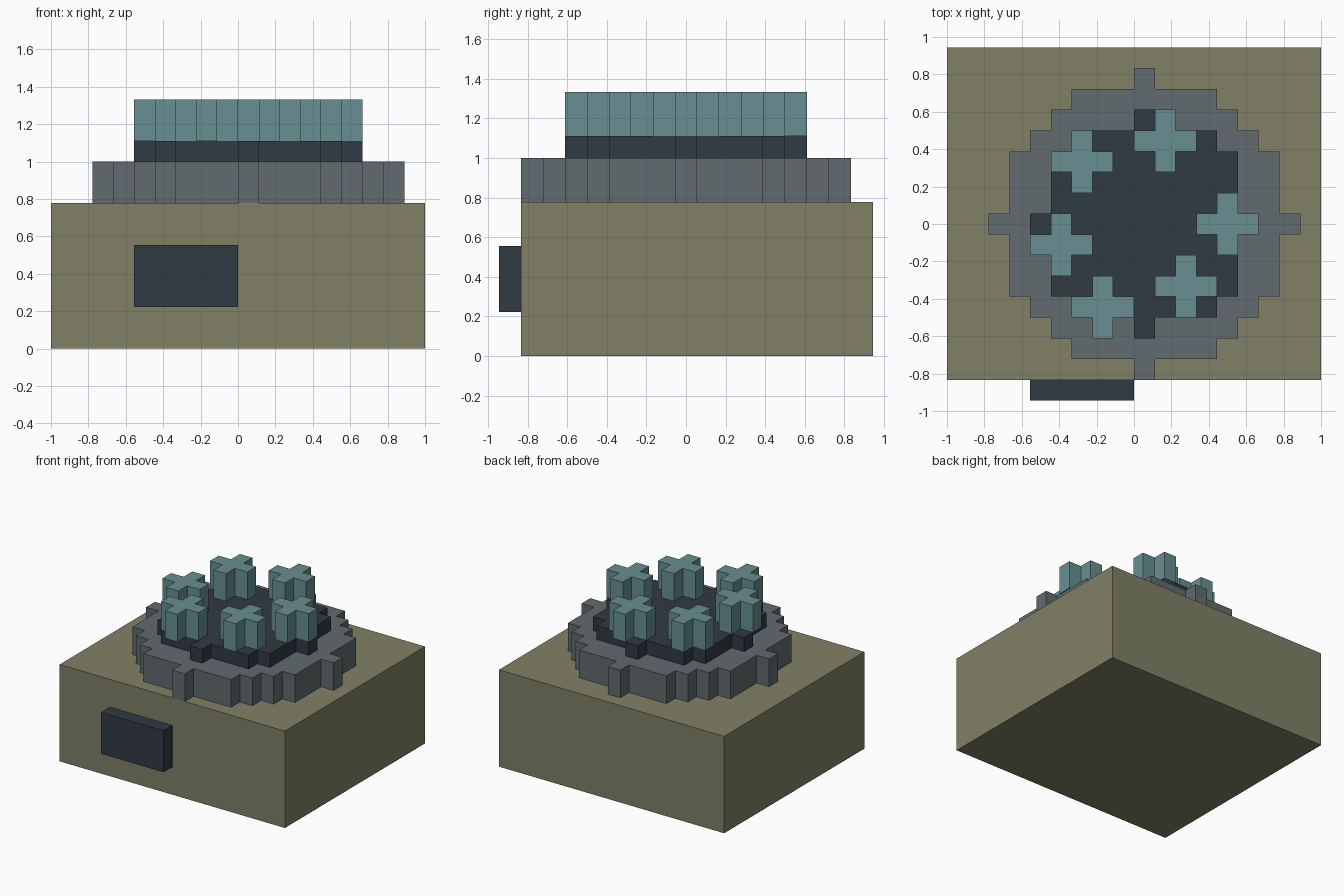
import bpy, bmesh, math

if "Cube" in bpy.data.objects:
    bpy.data.objects.remove(bpy.data.objects["Cube"])

U = 1 / 9          # size of one block
CX = 0.5           # centre column of the turret, in blocks


def material(name, rgb):
    m = bpy.data.materials.new(name)
    m.diffuse_color = (*rgb, 1)
    m.use_nodes = True
    m.node_tree.nodes["Principled BSDF"].inputs["Base Color"].default_value = m.diffuse_color
    return m


OLIVE = material("olive", (0.216, 0.216, 0.133))
GREY = material("grey", (0.122, 0.147, 0.156))
DARK = material("dark", (0.030, 0.042, 0.056))
TEAL = material("teal", (0.138, 0.275, 0.287))


def finish(name, bm, mat):
    bmesh.ops.recalc_face_normals(bm, faces=bm.faces)
    me = bpy.data.meshes.new(name)
    bm.to_mesh(me)
    bm.free()
    me.materials.append(mat)
    bpy.context.collection.objects.link(bpy.data.objects.new(name, me))


def box(name, x, y, z, mat):
    """Box from (min, max) ranges measured in blocks."""
    bm = bmesh.new()
    bmesh.ops.create_cube(bm, size=1)
    for v in bm.verts:
        v.co = [(a + (b - a) * (c + 0.5)) * U for (a, b), c in zip((x, y, z), v.co)]
    finish(name, bm, mat)


def block_disc(name, radius, z0, z1, mat, cx=0, cy=0):
    """Stepped disc of square blocks, offset (cx, cy) from the turret centre."""
    bm = bmesh.new()
    r = math.ceil(radius)
    for i in range(-r, r + 1):
        for j in range(-r, r + 1):
            if i * i + j * j <= radius * radius:
                x, y = CX + cx + i, cy + j
                bm.faces.new([bm.verts.new(((x + a) * U, (y + b) * U, z0 * U))
                              for a, b in ((-.5, -.5), (.5, -.5), (.5, .5), (-.5, .5))])
    bmesh.ops.remove_doubles(bm, verts=bm.verts, dist=1e-4)
    ext = bmesh.ops.extrude_face_region(bm, geom=bm.faces[:], use_keep_orig=True)
    top = [g for g in ext["geom"] if isinstance(g, bmesh.types.BMVert)]
    bmesh.ops.translate(bm, verts=top, vec=(0, 0, (z1 - z0) * U))
    bmesh.ops.recalc_face_normals(bm, faces=bm.faces)
    bmesh.ops.dissolve_limit(bm, angle_limit=0.02, verts=bm.verts, edges=bm.edges)
    finish(name, bm, mat)


# Main body and front panel
box("body", (-9, 9), (-7.5, 8.5), (0, 7), OLIVE)
box("front_panel", (-5, 0), (-8.5, -7.5), (2, 5), DARK)

# Stepped round base and dark plate on top
block_disc("round_base", 7, 7, 9, GREY)
block_disc("top_plate", 5, 9, 10, DARK)

# Ring of six plus-shaped posts
for n, (cx, cy) in enumerate([(4, 0), (1, 4), (-3, 3), (-4, -1), (-2, -4), (2, -3)], 1):
    block_disc(f"post_{n}", 1, 10, 12, TEAL, cx, cy)
